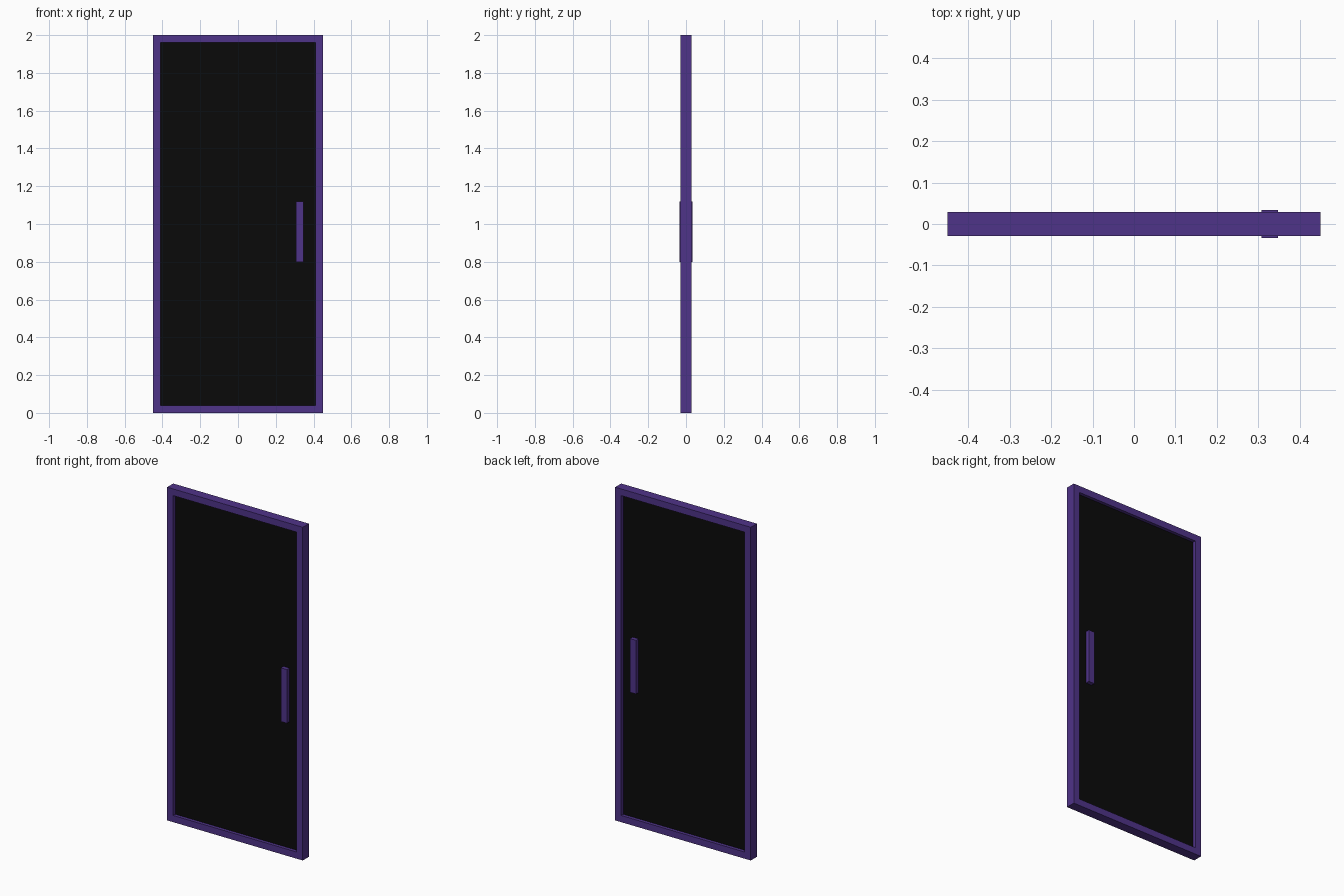
import bpy, bmesh

if "Cube" in bpy.data.objects:
    bpy.data.objects.remove(bpy.data.objects["Cube"])

W, H, RAIL = 0.45, 2.0, 0.04      # half width, height, rail width
FRAME_Y, PANEL_Y, HANDLE_Y = 0.0287, 0.0095, 0.0335   # half depths


def material(name, color):
    m = bpy.data.materials.new(name)
    m.diffuse_color = color
    m.use_nodes = True
    m.node_tree.nodes["Principled BSDF"].inputs["Base Color"].default_value = m.diffuse_color
    return m


def finish(name, bm, mat):
    bmesh.ops.recalc_face_normals(bm, faces=bm.faces)
    mesh = bpy.data.meshes.new(name)
    bm.to_mesh(mesh)
    bm.free()
    obj = bpy.data.objects.new(name, mesh)
    mesh.materials.append(mat)
    bpy.context.collection.objects.link(obj)
    return obj


def box(name, x0, x1, y0, y1, z0, z1, mat):
    bm = bmesh.new()
    bmesh.ops.create_cube(bm, size=1)
    for v in bm.verts:
        v.co = ((x0 + x1) / 2 + v.co.x * (x1 - x0),
                (y0 + y1) / 2 + v.co.y * (y1 - y0),
                (z0 + z1) / 2 + v.co.z * (z1 - z0))
    return finish(name, bm, mat)


purple = material("purple metal", (0.078, 0.033, 0.25, 1))
black = material("dark glass", (0.003, 0.003, 0.003, 1))

# Door frame: mitred ring extruded through its depth
bm = bmesh.new()
rings = []
for inset in (0, RAIL):
    x, z0, z1 = W - inset, inset, H - inset
    rings.append([bm.verts.new((px, -FRAME_Y, pz))
                  for px, pz in ((-x, z0), (x, z0), (x, z1), (-x, z1))])
outer, inner = rings
faces = [bm.faces.new((outer[i], outer[(i + 1) % 4], inner[(i + 1) % 4], inner[i]))
         for i in range(4)]
ext = bmesh.ops.extrude_face_region(bm, geom=faces, use_keep_orig=True)
for v in ext["geom"]:
    if isinstance(v, bmesh.types.BMVert):
        v.co.y = FRAME_Y
finish("door_frame", bm, purple)

# Glass panel recessed in the frame
box("glass_panel", -W + RAIL, W - RAIL, -PANEL_Y, PANEL_Y, RAIL, H - RAIL, black)

# Pull handles, one on each face of the panel
for name, side in (("front_handle", -1), ("back_handle", 1)):
    ya, yb = sorted((side * PANEL_Y, side * HANDLE_Y))
    box(name, 0.308, 0.348, ya, yb, 0.798, 1.12, purple)
